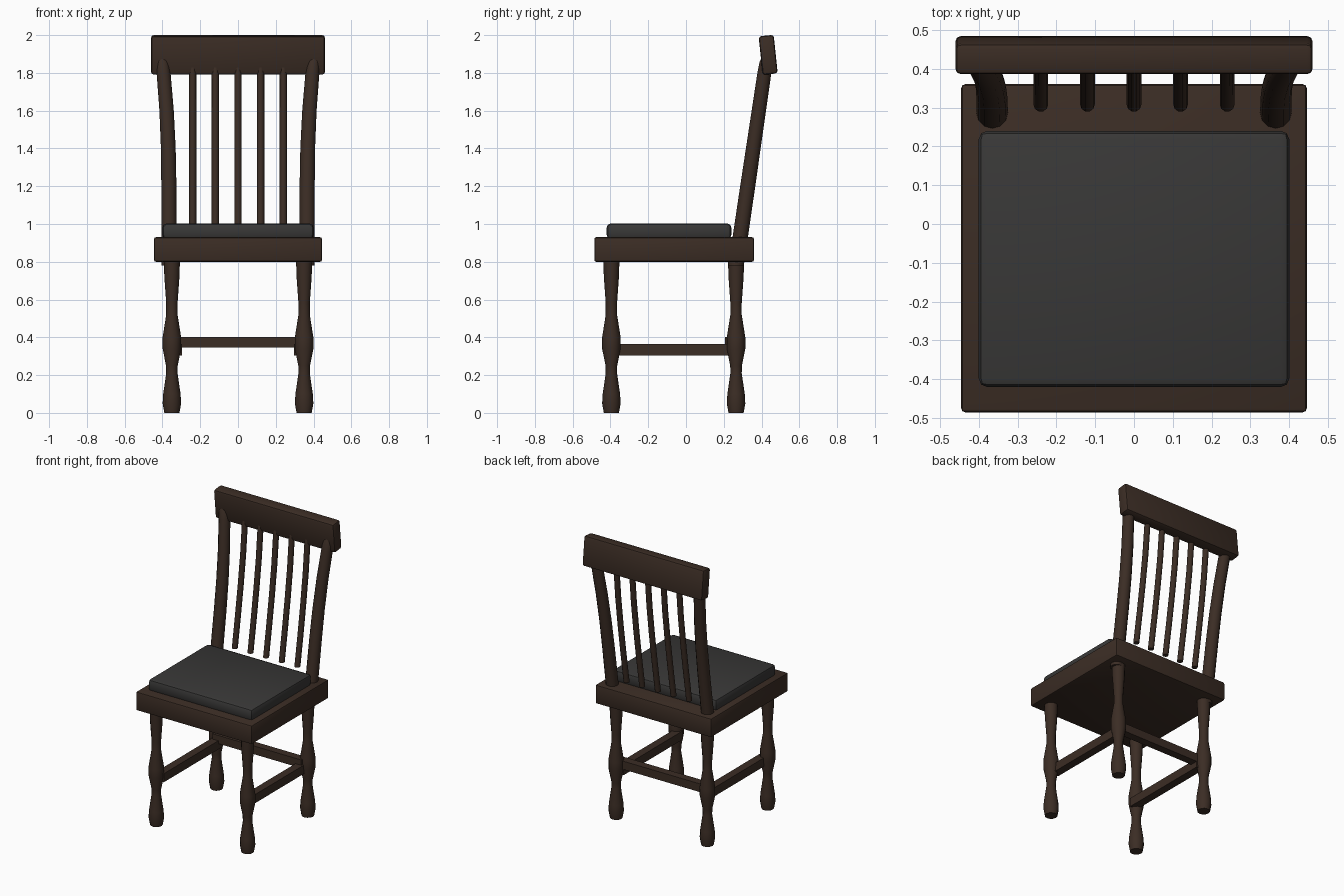
import bpy, bmesh, math
from mathutils import Matrix, Vector

if "Cube" in bpy.data.objects:
    bpy.data.objects.remove(bpy.data.objects["Cube"])


def material(name, rgb):
    m = bpy.data.materials.new(name)
    m.diffuse_color = (*rgb, 1)
    m.use_nodes = True
    m.node_tree.nodes["Principled BSDF"].inputs["Base Color"].default_value = m.diffuse_color
    return m


wood = material("dark_wood", (0.044, 0.026, 0.018))
fabric = material("grey_fabric", (0.040, 0.039, 0.038))


def finish(name, bm, mat, angle):
    bmesh.ops.recalc_face_normals(bm, faces=bm.faces)
    mesh = bpy.data.meshes.new(name)
    bm.to_mesh(mesh)
    bm.free()
    mesh.materials.append(mat)
    ob = bpy.data.objects.new(name, mesh)
    bpy.context.collection.objects.link(ob)
    bpy.ops.object.select_all(action='DESELECT')
    ob.select_set(True)
    bpy.context.view_layer.objects.active = ob
    bpy.ops.object.shade_smooth_by_angle(angle=math.radians(angle))
    return ob


def box(name, lo, hi, mat, bevel=0.0, segments=2, tilt=0.0):
    """Box between two corners, with rounded edges and a tilt about x."""
    lo, hi = Vector(lo), Vector(hi)
    bm = bmesh.new()
    bmesh.ops.create_cube(bm, size=1, matrix=Matrix.Diagonal((*(hi - lo), 1)))
    if bevel:
        bmesh.ops.bevel(bm, geom=bm.edges[:], offset=bevel, segments=segments,
                        profile=0.5, affect='EDGES')
    ob = finish(name, bm, mat, 30)
    ob.location = (lo + hi) / 2
    ob.rotation_euler.x = math.radians(tilt)
    return ob


def turned(name, rings, sides=12):
    """Round bar through rings of (x, y, z, radius)."""
    bm = bmesh.new()
    loops = []
    for x, y, z, r in rings:
        loops.append([bm.verts.new((x + r * math.cos(a), y + r * math.sin(a), z))
                      for a in (2 * math.pi * i / sides for i in range(sides))])
    for a, b in zip(loops, loops[1:]):
        for i in range(sides):
            j = (i + 1) % sides
            bm.faces.new((a[i], a[j], b[j], b[i]))
    bm.faces.new(loops[0][::-1])
    bm.faces.new(loops[-1])
    return finish(name, bm, wood, 40)


# Seat frame and cushion
box("seat", (-0.445, -0.485, 0.80), (0.445, 0.36, 0.93), wood, 0.01)
box("cushion", (-0.40, -0.42, 0.92), (0.40, 0.24, 1.003), fabric, 0.022)

# Top rail, leaning slightly forward
box("top_rail", (-0.46, 0.395, 1.793), (0.46, 0.475, 1.998), wood, 0.014, tilt=6)

# Turned legs, back posts and side stretchers on both sides
leg_profile = [(0, 0.040), (0.05, 0.049), (0.10, 0.046), (0.21, 0.030),
               (0.25, 0.031), (0.34, 0.049), (0.40, 0.049), (0.52, 0.030),
               (0.58, 0.030), (0.72, 0.040), (0.82, 0.043)]
post_path = [(0.365, 0.78, 0.041), (0.366, 1.20, 0.040), (0.369, 1.40, 0.039),
             (0.378, 1.60, 0.038), (0.394, 1.80, 0.037), (0.399, 1.86, 0.034),
             (0.400, 1.90, 0.020)]
for side, s in (("left", -1), ("right", 1)):
    for end, y in (("front", -0.395), ("back", 0.265)):
        turned(f"{end}_leg_{side}", [(s * 0.35, y, z, r) for z, r in leg_profile])
    turned(f"back_post_{side}",
           [(s * x, 0.265 + 0.147 * (z - 0.78), z, r) for x, z, r in post_path])
    xs = sorted((s * 0.296, s * 0.352))
    box(f"side_stretcher_{side}", (xs[0], -0.39, 0.305), (xs[1], 0.26, 0.365), wood)

# Back stretcher
box("back_stretcher", (-0.34, 0.207, 0.345), (0.34, 0.262, 0.402), wood)

# Slightly bowed back spindles
for i in range(5):
    x = (i - 2) * 0.12
    turned(f"spindle_{i + 1}",
           [(x, y, z, 0.019) for y, z in ((0.308, 0.985), (0.343, 1.2), (0.373, 1.4),
                                          (0.399, 1.6), (0.420, 1.83))], 10)
